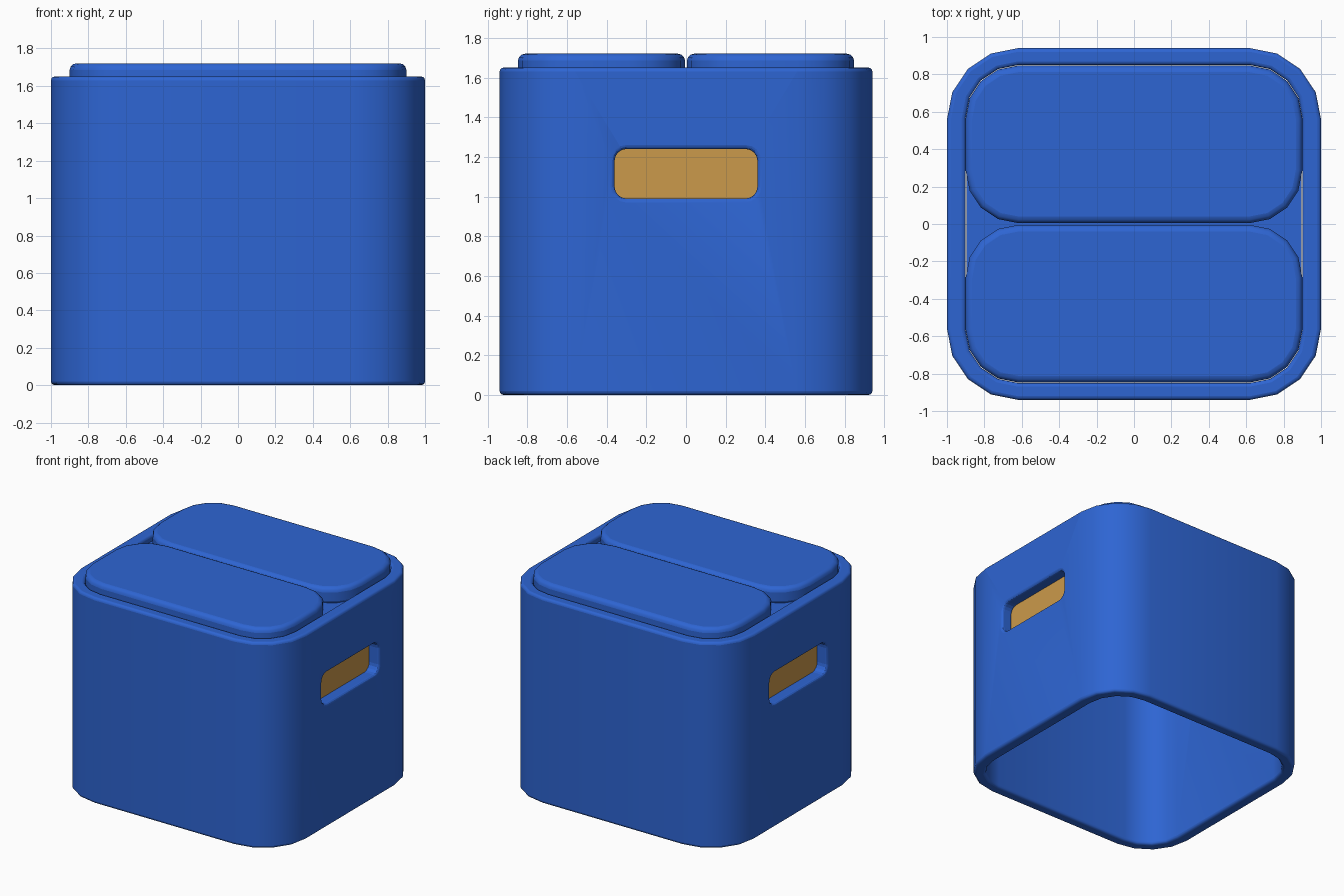
import bpy, bmesh, math
from mathutils import Matrix

if "Cube" in bpy.data.objects:
    bpy.data.objects.remove(bpy.data.objects["Cube"])


def material(name, color):
    m = bpy.data.materials.new(name)
    m.diffuse_color = (*color, 1)
    m.use_nodes = True
    m.node_tree.nodes["Principled BSDF"].inputs["Base Color"].default_value = m.diffuse_color
    return m


blue = material("blue_plastic", (0.027, 0.13, 0.65))
tan = material("tan_liner", (0.60, 0.32, 0.07))


def outline(hx, hy, r, seg=4):
    """Rounded rectangle points, counter-clockwise."""
    pts = []
    for i, (sx, sy) in enumerate([(1, 1), (-1, 1), (-1, -1), (1, -1)]):
        for k in range(seg + 1):
            a = math.pi / 2 * (i + k / seg)
            pts.append((sx * (hx - r) + r * math.cos(a), sy * (hy - r) + r * math.sin(a)))
    return pts


def finish(name, bm, mat):
    mesh = bpy.data.meshes.new(name)
    bmesh.ops.recalc_face_normals(bm, faces=bm.faces)
    bm.to_mesh(mesh)
    bm.free()
    ob = bpy.data.objects.new(name, mesh)
    bpy.context.collection.objects.link(ob)
    if mat:
        mesh.materials.append(mat)
    return ob


def slab(name, pts, z0, z1, mat, y=0.0):
    bm = bmesh.new()
    lo, hi = [[bm.verts.new((p[0], p[1] + y, z)) for p in pts] for z in (z0, z1)]
    bm.faces.new(lo)
    bm.faces.new(hi)
    n = len(pts)
    for i in range(n):
        j = (i + 1) % n
        bm.faces.new((lo[i], lo[j], hi[j], hi[i]))
    return finish(name, bm, mat)


def tube(name, outer, inner, z0, z1, mat):
    bm = bmesh.new()
    rings = [[bm.verts.new((x, y, z)) for x, y in pts]
             for pts, z in ((outer, z0), (outer, z1), (inner, z1), (inner, z0))]
    n = len(outer)
    for a, b in zip(rings, rings[1:] + rings[:1]):
        for i in range(n):
            j = (i + 1) % n
            bm.faces.new((a[i], a[j], b[j], b[i]))
    return finish(name, bm, mat)


def soften(ob, width, segments=3):
    m = ob.modifiers.new("soft_edges", 'BEVEL')
    m.width, m.segments = width, segments
    m.limit_method, m.angle_limit = 'ANGLE', math.radians(40)
    bpy.ops.object.select_all(action='DESELECT')
    ob.select_set(True)
    bpy.context.view_layer.objects.active = ob
    bpy.ops.object.shade_smooth_by_angle(angle=math.radians(40))


# Open-bottomed outer shell
body = tube("bin_body", outline(1, 0.94, 0.38), outline(0.9, 0.85, 0.28), 0, 1.65, blue)

# Rounded hand holes through both side walls
cutter = slab("hand_hole_cutter", outline(0.36, 0.125, 0.06), -1.2, 1.2, None)
cutter.data.transform(Matrix(((0, 0, 1, 0), (1, 0, 0, 0), (0, 1, 0, 1.115), (0, 0, 0, 1))))
cutter.hide_render = True
cutter.hide_viewport = True
cut = body.modifiers.new("hand_holes", 'BOOLEAN')
cut.operation, cut.object, cut.solver = 'DIFFERENCE', cutter, 'EXACT'
soften(body, 0.02)

# Thin liner set just inside the wall, seen through the hand holes
tube("liner", outline(0.91, 0.86, 0.29), outline(0.903, 0.853, 0.283), 0.9, 1.6, tan)

# Inner deck under the lids
slab("lid_deck", outline(0.895, 0.845, 0.275), 1.55, 1.6, blue)

# Pair of lids
for name, side in (("front_lid", -1), ("back_lid", 1)):
    lid = slab(name, outline(0.9, 0.421, 0.28), 1.58, 1.72, blue, side * 0.426)
    soften(lid, 0.035)
